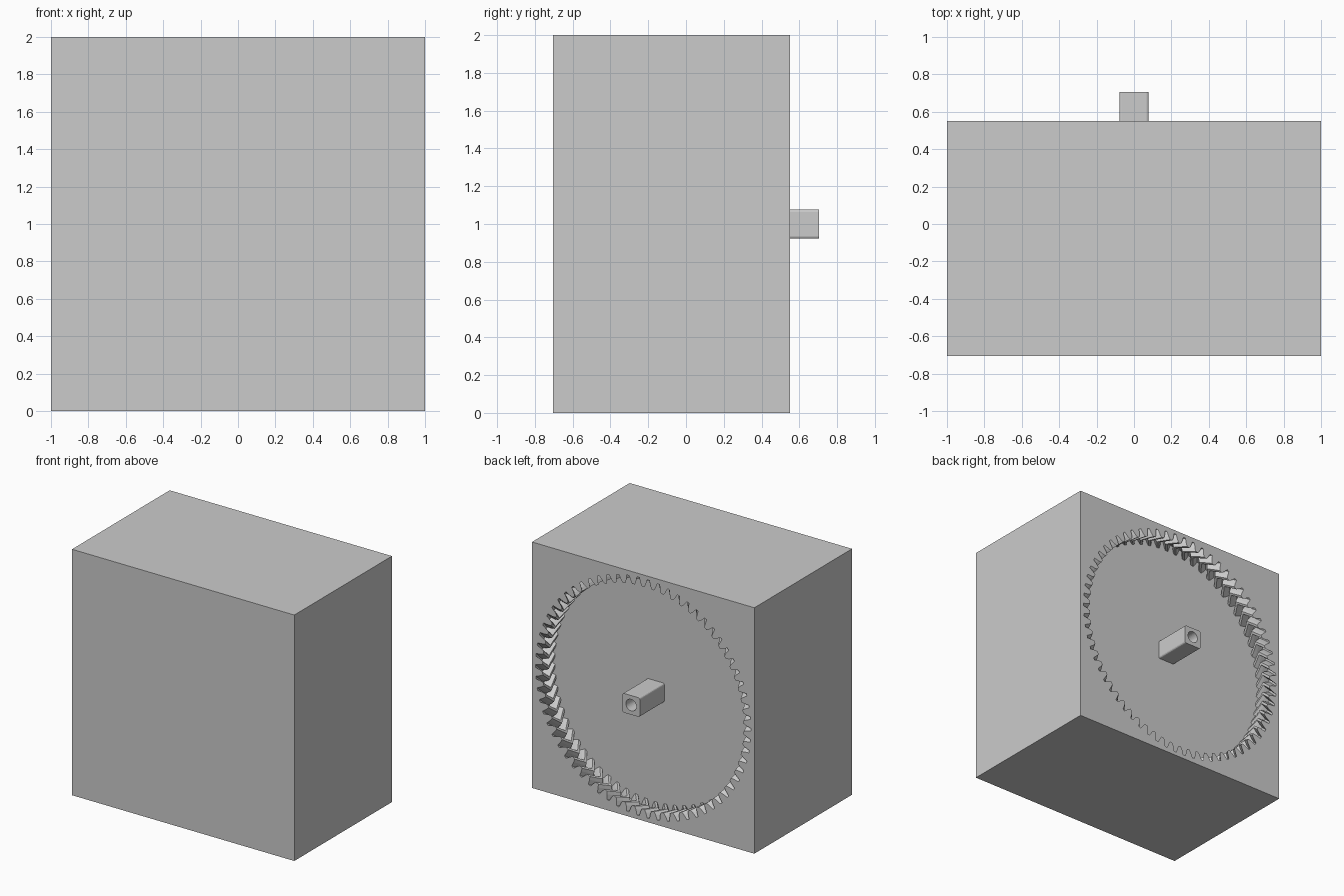
import bpy, bmesh
from math import pi, sin, cos

if "Cube" in bpy.data.objects:
    bpy.data.objects.remove(bpy.data.objects["Cube"])

TEETH = 66
FACE_Y, FLOOR_Y, TIP_Y = 0.55, 0.39, 0.705
AXIS_Z = 1.0


def make_object(name, bm):
    bmesh.ops.recalc_face_normals(bm, faces=bm.faces)
    mesh = bpy.data.meshes.new(name)
    bm.to_mesh(mesh)
    bm.free()
    obj = bpy.data.objects.new(name, mesh)
    bpy.context.collection.objects.link(obj)
    return obj


def box(name, x, y0, y1, z0, z1):
    bm = bmesh.new()
    bmesh.ops.create_cube(bm, size=1)
    for v in bm.verts:
        v.co = (v.co.x * 2 * x, y0 + (v.co.y + 0.5) * (y1 - y0), z0 + (v.co.z + 0.5) * (z1 - z0))
    return make_object(name, bm)


def loft(name, profile, layers):
    """Stack a (angle, radius) profile along y; each layer is (y, twist)."""
    bm = bmesh.new()
    rings = [[bm.verts.new((r * cos(a + t), y, AXIS_Z + r * sin(a + t))) for a, r in profile]
             for y, t in layers]
    n = len(profile)
    for lower, upper in zip(rings, rings[1:]):
        for i in range(n):
            j = (i + 1) % n
            bm.faces.new((lower[i], lower[j], upper[j], upper[i]))
    bm.faces.new(rings[0])
    bm.faces.new(rings[-1])
    return make_object(name, bm)


def cut(target, cutter):
    cutter.hide_render = True
    mod = target.modifiers.new("cut", 'BOOLEAN')
    mod.operation = 'DIFFERENCE'
    mod.solver = 'EXACT'
    mod.object = cutter
    bpy.context.view_layer.objects.active = target
    bpy.ops.object.modifier_apply(modifier=mod.name)
    bpy.data.objects.remove(cutter)


# block with a herringbone gear-shaped pocket in the back face
block = box("block", 1.0, -0.705, FACE_Y, 0.0, 2.0)
tooth = [(-0.36, 0.905), (-0.23, 0.93), (-0.11, 0.97), (0.11, 0.97), (0.23, 0.93), (0.36, 0.905)]
pitch = 2 * pi / TEETH
gear = [((k + f) * pitch, r) for k in range(TEETH) for f, r in tooth]
layers = [(FACE_Y + 0.05, 0.0)]
for i in range(5):
    s = i / 4
    # twist runs out to mid depth, then returns
    layers.append((FACE_Y + (FLOOR_Y - FACE_Y) * s, -0.075 * (1 - abs(2 * s - 1))))
cut(block, loft("pocket_cutter", gear, layers))

# square hollow shaft rising from the pocket floor
shaft = box("shaft", 0.078, FLOOR_Y - 0.02, TIP_Y, AXIS_Z - 0.078, AXIS_Z + 0.078)
bm = bmesh.new()
bm.from_mesh(shaft.data)
long_edges = [e for e in bm.edges if abs(e.verts[0].co.y - e.verts[1].co.y) > 0.1]
bmesh.ops.bevel(bm, geom=long_edges, offset=0.014, segments=3, profile=0.5, affect='EDGES')
bm.to_mesh(shaft.data)
bm.free()
circle = [(2 * pi * i / 32, 0.047) for i in range(32)]
cut(shaft, loft("bore_cutter", circle, [(FLOOR_Y, 0), (TIP_Y + 0.05, 0)]))
